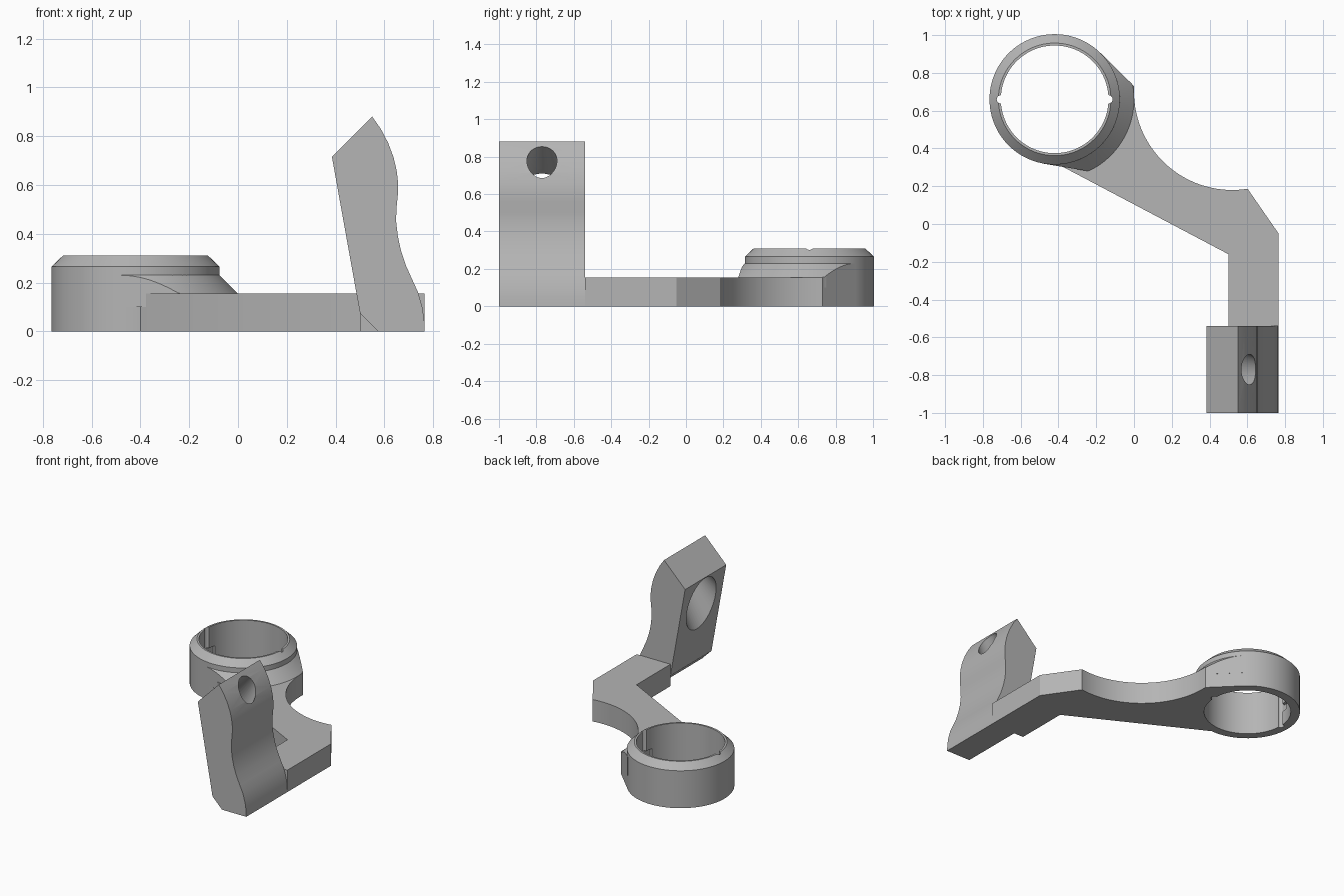
import bpy, bmesh
from math import sin, cos, radians, pi
from mathutils import Vector

cube = bpy.data.objects.get("Cube")
if cube:
    bpy.data.objects.remove(cube, do_unlink=True)

# One plain grey for the whole bracket
grey = bpy.data.materials.new("plain_grey")
grey.use_nodes = True
grey.diffuse_color = (0.46, 0.46, 0.46, 1)
grey.node_tree.nodes["Principled BSDF"].inputs["Base Color"].default_value = grey.diffuse_color

CX, CY = -0.42, 0.66            # ring centre
R, BORE = 0.345, 0.285          # ring radii
ARM_H = 0.155
CONE_R = 0.42                   # foot radius of the gusset


def polar(a, r, z=0.0):
    return Vector((CX + r * cos(a), CY + r * sin(a), z))


def spread(a, b, n):
    return [a + (b - a) * i / n for i in range(n + 1)]


def loft(name, rings, closed=False):
    """Skin a list of equal-length point loops, capping the ends if open."""
    bm = bmesh.new()
    loops = [[bm.verts.new(p) for p in ring] for ring in rings]
    pairs = list(zip(loops, loops[1:]))
    if closed:
        pairs.append((loops[-1], loops[0]))
    else:
        bm.faces.new(loops[0])
        bm.faces.new(loops[-1][::-1])
    n = len(loops[0])
    for a, b in pairs:
        for i in range(n):
            j = (i + 1) % n
            bm.faces.new((a[i], b[i], b[j], a[j]))
    bmesh.ops.recalc_face_normals(bm, faces=bm.faces)
    me = bpy.data.meshes.new(name)
    bm.to_mesh(me)
    bm.free()
    me.materials.append(grey)
    ob = bpy.data.objects.new(name, me)
    bpy.context.collection.objects.link(ob)
    return ob


def cut(ob, cutters):
    """Subtract the cutters, bake the result and remove them."""
    for c in cutters:
        c.hide_render = True
        mod = ob.modifiers.new("cut", 'BOOLEAN')
        mod.operation, mod.solver, mod.object = 'DIFFERENCE', 'EXACT', c
    dg = bpy.context.evaluated_depsgraph_get()
    me = bpy.data.meshes.new_from_object(ob.evaluated_get(dg))
    ob.modifiers.clear()
    ob.data = me
    for c in cutters:
        bpy.data.objects.remove(c, do_unlink=True)


def smooth(ob):
    bpy.ops.object.select_all(action='DESELECT')
    ob.select_set(True)
    bpy.context.view_layer.objects.active = ob
    bpy.ops.object.shade_smooth_by_angle(angle=radians(25))


# Clamp ring with chamfered rim
section = [(BORE, 0), (R, 0), (R, 0.265), (0.298, 0.31), (BORE, 0.31)]
ring = loft("clamp_ring", [[polar(a, r, z) for r, z in section]
                           for a in spread(0, 2 * pi, 96)[:-1]], closed=True)

# Two keyways in the bore, each with a short sideways pocket
keys = []
for base in (0, pi):
    c = polar(base, BORE)
    keys.append(loft("keyway_cutter", [
        [c + Vector((0.022 * cos(t), 0.022 * sin(t), z)) for t in spread(0, 2 * pi, 16)[:-1]]
        for z in (-0.1, 0.4)]))
    pocket = [(0.26, 0.1), (0.306, 0.1), (0.306, 0.16), (0.26, 0.16)]
    keys.append(loft("pocket_cutter", [
        [polar(a, r, z) for r, z in pocket]
        for a in spread(base, base - radians(15), 6)]))
cut(ring, keys)
smooth(ring)

# Flat arm: arc round the ring, concave flank, elbow and straight end
outline = [polar(a, 0.335) for a in spread(radians(-88), radians(45), 40)]
outline.append(polar(radians(45.4), R))
outline.append(Vector((0, 0.73, 0)))
outline += [Vector((0.52 + 0.52 * cos(a), 0.70 + 0.52 * sin(a), 0))
            for a in spread(pi, radians(279), 32)]
outline += [Vector((x, y, 0)) for x, y in
            [(0.765, -0.05), (0.765, -0.54), (0.5, -0.54), (0.5, -0.16), (-0.4, 0.315)]]
arm = loft("arm", [outline, [p + Vector((0, 0, ARM_H)) for p in outline]])
smooth(arm)

# Conical gusset between arm and ring, trimmed by two flat tangent walls
low, high = radians(-99.5), radians(45.4)


def gusset_section(a):
    ro = min(CONE_R, R / max(cos(a - high), 0.1), R / max(cos(a - low), 0.1)) \
        if a > high - 0.63 or a < low + 0.61 else CONE_R
    return [polar(a, r, z) for r, z in
            [(0.33, 0.1), (ro, 0.1), (ro, ARM_H + CONE_R - ro), (R, 0.235), (0.33, 0.235)]]


def trimmed_section(a):
    # Each wall limits only its own side of the cone
    side = high if a > radians(-27) else low
    ro = min(CONE_R, R / cos(a - side)) + 0.0005
    top = ARM_H + CONE_R - ro
    return [polar(a, r, z) for r, z in
            [(0.33, 0.1), (ro, 0.1), (ro, top), (R, 0.23), (0.33, 0.23)]]


gusset = loft("gusset", [trimmed_section(a) for a in spread(low, high, 72)])
smooth(gusset)

# Upright post: curved back, slanted inner face and sloping top
back = [(0.55, 0.88), (0.585, 0.83), (0.615, 0.773), (0.637, 0.715), (0.65, 0.66),
        (0.656, 0.61), (0.655, 0.56), (0.649, 0.5), (0.648, 0.45), (0.655, 0.39),
        (0.668, 0.33), (0.688, 0.27), (0.715, 0.21), (0.738, 0.16), (0.755, 0.1),
        (0.763, 0.05), (0.765, 0)]
profile = [(0.575, 0), (0.5, 0.075), (0.385, 0.715)] + back
post = loft("post", [[Vector((x, y, z)) for x, z in profile] for y in (-1, -0.54)])


# Tapered slanting hole, wide at the inner face and narrow at the back
def oval(cx, cz, wide, along):
    return [Vector((cx + along[0] * sin(t), -0.77 + wide * cos(t), cz + along[1] * sin(t)))
            for t in spread(0, 2 * pi, 48)[:-1]]


entry = oval(0.42, 0.52, 0.16, (-0.034, 0.19))
exit_ = oval(0.612, 0.778, 0.08, (-0.039, 0.079))
hole = loft("hole_cutter", [[p.lerp(q, t) for p, q in zip(entry, exit_)] for t in (-0.3, 1.3)])
cut(post, [hole])
smooth(post)
